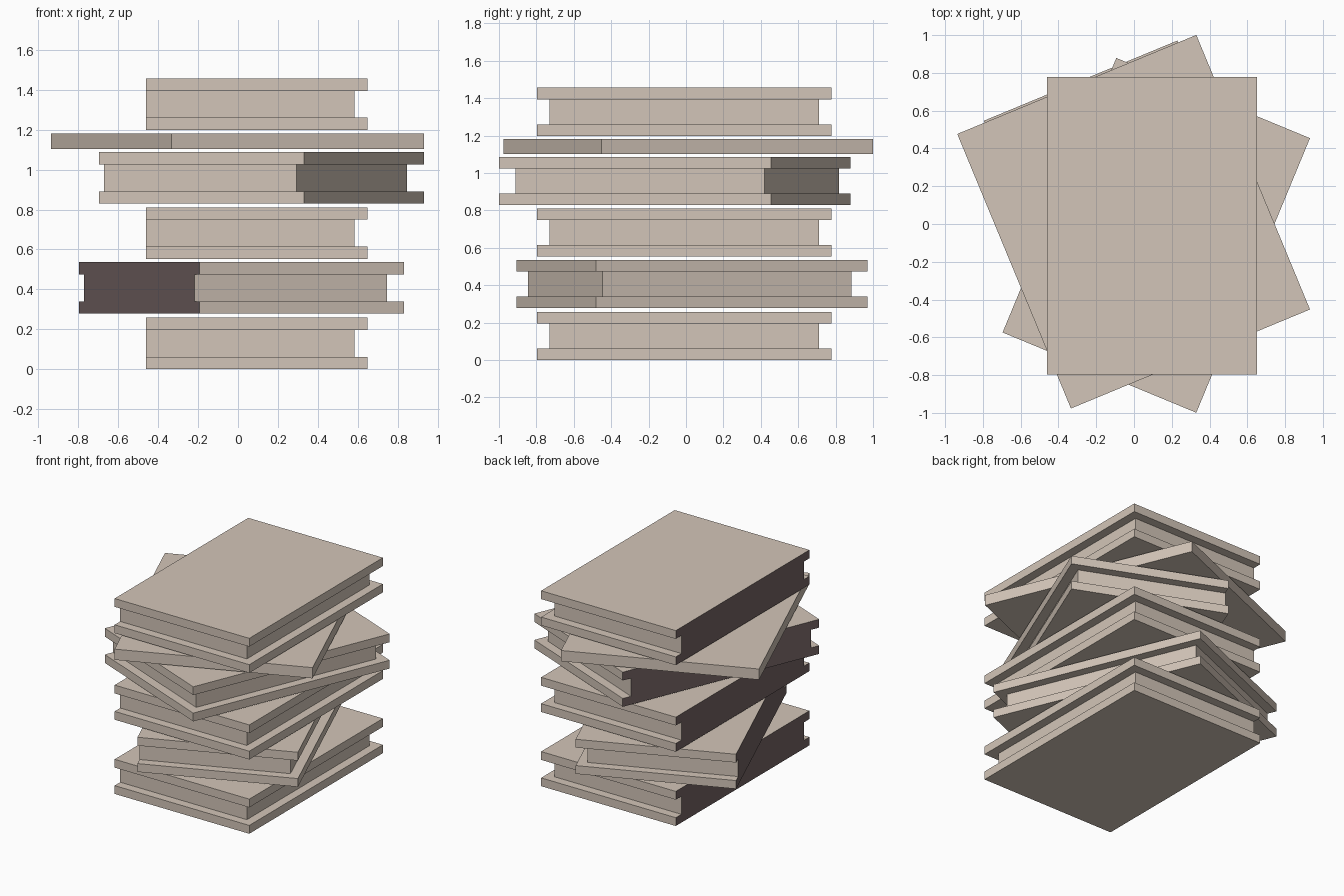
import bpy, bmesh, math
from mathutils import Matrix

if "Cube" in bpy.data.objects:
    bpy.data.objects.remove(bpy.data.objects["Cube"])


def material(name, rgb):
    m = bpy.data.materials.new(name)
    m.diffuse_color = (*rgb, 1.0)
    m.use_nodes = True
    m.node_tree.nodes["Principled BSDF"].inputs["Base Color"].default_value = m.diffuse_color
    return m


PAPER = material("pale_beige", (0.65, 0.56, 0.48))
SPINE = material("dark_brown_spine", (0.175, 0.126, 0.127))

LENGTH, WIDTH = 1.573, 1.11
COVER, BOOK = 0.062, 0.258   # cover thickness, whole book thickness
INSET = 0.066                # how far the pages sit back from the cover edge


def slab(name, size, offset, place, dark_spine):
    """Box at a local offset; its local -x face may take the spine colour."""
    bm = bmesh.new()
    bmesh.ops.create_cube(bm, size=1.0)
    bm.normal_update()
    for f in bm.faces:
        f.material_index = 1 if dark_spine and f.normal.x < -0.9 else 0
    bm.transform(Matrix.Translation(offset) @ Matrix.Diagonal((*size, 1.0)))
    mesh = bpy.data.meshes.new(name)
    bm.to_mesh(mesh)
    bm.free()
    mesh.materials.append(PAPER)
    mesh.materials.append(SPINE)
    obj = bpy.data.objects.new(name, mesh)
    obj.matrix_world = place
    bpy.context.collection.objects.link(obj)


def book(name, x, y, z, degrees):
    """Two covers with recessed pages, flush along the spine."""
    place = Matrix.Translation((x, y, z)) @ Matrix.Rotation(math.radians(degrees), 4, 'Z')
    for part, h in (("bottom_cover", COVER / 2), ("top_cover", BOOK - COVER / 2)):
        slab(f"{name}_{part}", (WIDTH, LENGTH, COVER), (0, 0, h), place, True)
    slab(f"{name}_pages", (WIDTH - INSET, LENGTH - 2 * INSET, BOOK - 2 * COVER),
         (-INSET / 2, 0, BOOK / 2), place, True)


# Stack of books, straight and twisted in turn
book("first_book", 0.095, -0.009, 0.0, 0)
book("second_book", 0.018, 0.032, 0.278, 22.5)
book("third_book", 0.095, -0.009, 0.553, 0)
book("fourth_book", 0.118, -0.06, 0.829, -22.5)
book("top_book", 0.095, -0.009, 1.198, 0)

# Wide thin plain booklet under the top book
booklet_place = Matrix.Translation((-0.002, 0.012, 1.142)) @ Matrix.Rotation(math.radians(22.5), 4, 'Z')
slab("thin_booklet", (1.37, LENGTH, 0.08), (0, 0, 0), booklet_place, False)
